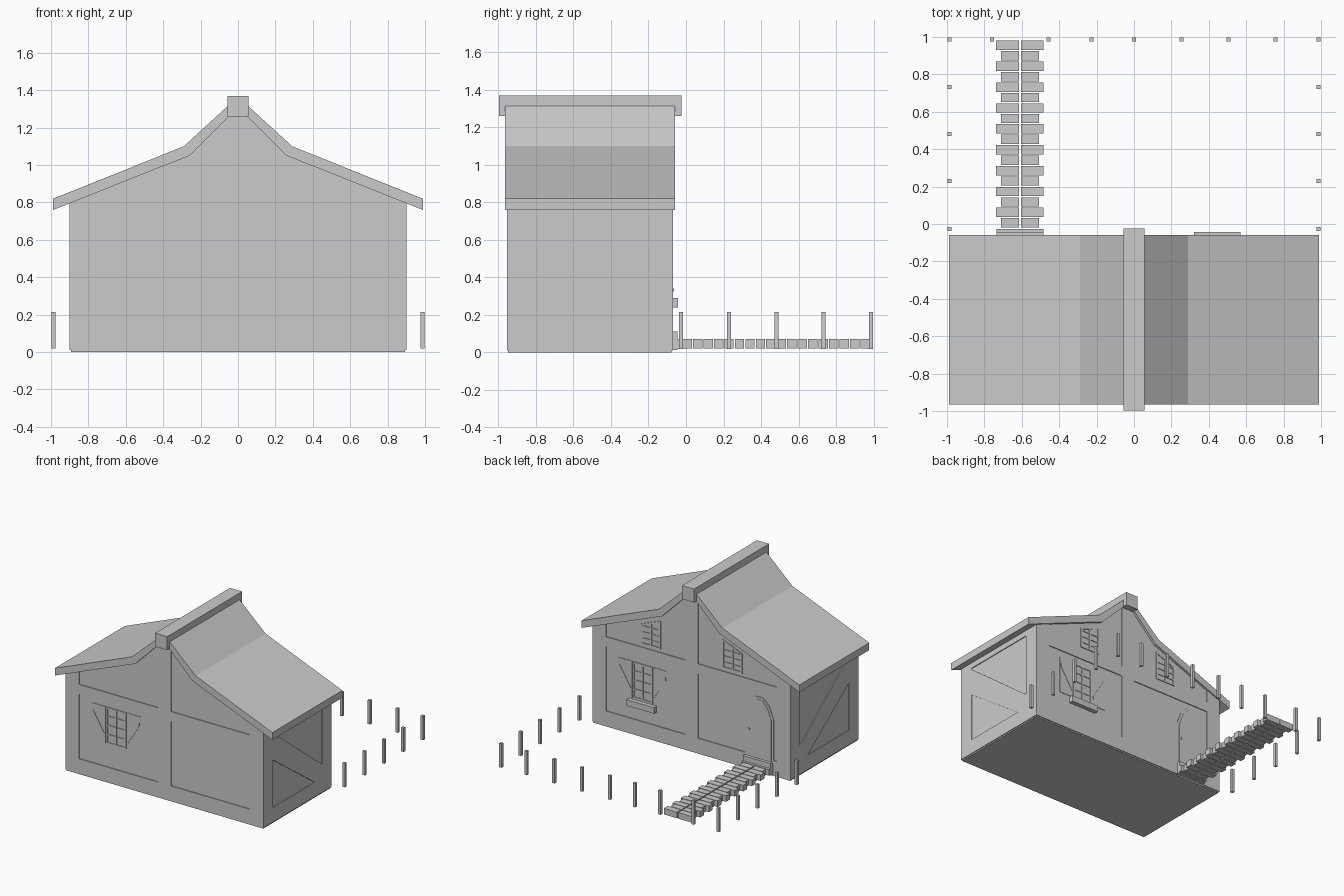
import bpy, bmesh
from mathutils import Vector

if "Cube" in bpy.data.objects:
    bpy.data.objects.remove(bpy.data.objects["Cube"])

FRONT, BACK = -0.948, -0.077      # plaster faces
F_OUT, B_OUT = -0.955, -0.070     # timber faces
SX, SX_OUT = 0.893, 0.90


def prism(name, pts, a, b, axis='y'):
    """Extrude a 2D profile (across, z) from a to b along the axis."""
    bm = bmesh.new()
    put = (lambda u, z, d: (u, d, z)) if axis == 'y' else (lambda u, z, d: (d, u, z))
    lo = [bm.verts.new(put(u, z, a)) for u, z in pts]
    hi = [bm.verts.new(put(u, z, b)) for u, z in pts]
    bm.faces.new(lo)
    bm.faces.new(hi[::-1])
    n = len(pts)
    for i in range(n):
        j = (i + 1) % n
        bm.faces.new((lo[i], lo[j], hi[j], hi[i]))
    bmesh.ops.recalc_face_normals(bm, faces=bm.faces)
    me = bpy.data.meshes.new(name)
    bm.to_mesh(me)
    bm.free()
    ob = bpy.data.objects.new(name, me)
    bpy.context.collection.objects.link(ob)
    return ob


def box(name, x0, x1, y0, y1, z0, z1):
    return prism(name, [(x0, z0), (x1, z0), (x1, z1), (x0, z1)], y0, y1)


def under(x):
    """Height of the roof underside at x."""
    x = abs(x)
    if x < 0.26:
        return 1.25 - (x - 0.06) * 1.0
    return 1.05 - (x - 0.26) * 0.29 / 0.73


# Plaster body with the gable following the roof
half = [(SX, 0), (SX, under(SX) + .01), (0.26, 1.06), (0.05, 1.27)]
prism("house_body", half + [(-x, z) for x, z in reversed(half)], FRONT, BACK)

# Flared roof, one slab per side, and the ridge beam
for s, tag in ((-1, "left"), (1, "right")):
    prof = [(0.0, 1.30), (0.06, 1.25), (0.26, 1.05), (0.988, 0.76), (0.988, 0.82),
            (0.29, 1.10), (0.055, 1.315), (0.0, 1.34)]
    prism("roof_" + tag, [(s * x, z) for x, z in prof], -0.965, -0.058)
box("ridge_beam", -0.055, 0.055, -0.998, -0.025, 1.26, 1.37)

# Timber framing on the front and back walls
DOOR_X = -0.615
for tag, y0, y1 in (("front", F_OUT, FRONT + .02), ("back", BACK - .02, B_OUT)):
    for a, b in ((-SX_OUT, -0.775), (-0.06, 0.06), (0.775, SX_OUT)):
        prism(tag + "_post", [(a, .01), (b, .01), (b, under(b)), (a, under(a))], y0, y1)
    for a, b in ((-0.775, -0.06), (0.06, 0.775)):
        box(tag + "_middle_beam", a, b, y0, y1, 0.66, 0.74)
        if tag == "back" and a < 0:
            box("back_sill", a, DOOR_X - .125, y0, y1, .01, .13)
            box("back_sill", DOOR_X + .125, b, y0, y1, .01, .13)
        else:
            box(tag + "_sill", a, b, y0, y1, .01, .13)

# Timber framing with diagonal brace on the side walls
for s, tag in ((-1, "left"), (1, "right")):
    xa, xb = sorted((s * (SX - .02), s * SX_OUT))
    box(tag + "_front_corner", xa, xb, F_OUT, -0.83, .01, .80)
    box(tag + "_back_corner", xa, xb, -0.19, B_OUT, .01, .80)
    box(tag + "_side_sill", xa, xb, -0.83, -0.19, .01, .13)
    box(tag + "_side_top", xa, xb, -0.83, -0.19, .75, .80)
    prism(tag + "_brace", [(-.83, .52), (-.29, .13), (-.19, .13), (-.19, .24), (-.83, .74)],
          xa, xb, 'x')


def window(tag, cx, z0, z1, front, shutters, w=0.09, slope=0.0):
    """Framed window with glazing bars, optional shutters with a diagonal batten."""
    sg = -1 if front else 1
    base = FRONT if front else BACK

    def slab(name, pts, d):
        prism(tag + name, pts, base - sg * .01, base + sg * d)

    def rect(name, a, b, c, e, d):
        slab(name, [(a, c), (b, c), (b, e), (a, e)], d)

    def top(x):
        return z1 - slope * (x - cx)

    t = 0.013
    l, r = cx - w, cx + w
    for a, b in ((l, l + t), (cx - t / 2, cx + t / 2), (r - t, r)):
        slab("_upright", [(a, z0), (b, z0), (b, top(b)), (a, top(a))], .006)
    rect("_bottom_rail", l, r, z0, z0 + t, .006)
    slab("_top_rail", [(l, top(l) - t), (r, top(r) - t), (r, top(r)), (l, top(l))], .006)
    for k in (1, 2, 3):
        z = z0 + (z1 - z0) * k / 4
        rect("_glazing_bar", l, r, z - .005, z + .005, .005)
    if shutters:
        for s in (-1, 1):
            a, b = sorted((cx + s * (w + .005), cx + s * (w + .13)))
            rect("_shutter", a, b, z0, z1, .004)
            i, o = cx + s * (w + .015), cx + s * (w + .12)
            slab("_shutter_batten", [(i, z0 + .05), (i, z0 + .08), (o, z1 - .05), (o, z1 - .08)], .007)


window("front_window", -0.44, 0.32, 0.62, True, True)
window("back_window", 0.445, 0.30, 0.60, False, True)
for s in (-1, 1):
    window("upper_window", s * 0.37, 0.765, 0.965, False, False, slope=s * 0.4)
box("window_planter", 0.32, 0.57, BACK - .01, -0.042, 0.24, 0.29)

# Door with faceted arch, knob and step
arch = [(-.13, .10), (.13, .10), (.13, .46), (.09, .56), (.035, .615),
        (-.035, .615), (-.09, .56), (-.13, .46)]
prism("door_frame", [(DOOR_X + x, z) for x, z in arch], BACK - .01, -0.072)
prism("door_leaf", [(DOOR_X + x * .85, .1 + (z - .1) * .96) for x, z in arch], BACK - .01, -0.069)
box("door_knob", -0.532, -0.518, BACK, -0.063, 0.325, 0.34)
box("door_step", -0.735, -0.485, BACK - .01, -0.045, 0.012, 0.112)
box("path_threshold", -0.735, -0.485, -0.05, -0.026, 0.02, 0.07)

# Garden path: alternating wide and narrow rows of paired stones
for k in range(18):
    y = 0.955 - k * 0.0558
    l, r = (-0.737, -0.485) if k % 2 == 0 else (-0.71, -0.507)
    box("path_stone", l, -0.614, y - .025, y + .025, 0.02, 0.07)
    box("path_stone", -0.605, r, y - .025, y + .025, 0.02, 0.07)

# Fence posts around the yard
posts = [(x, 0.987) for x in (-.987, -.76, -.457, -.228, 0, .253, .505, .757, .987)]
posts += [(s * .987, y) for s in (-1, 1) for y in (.733, .482, .23, -.026)]
for x, y in posts:
    box("fence_post", x - .011, x + .011, y - .011, y + .011, 0.018, 0.215)
